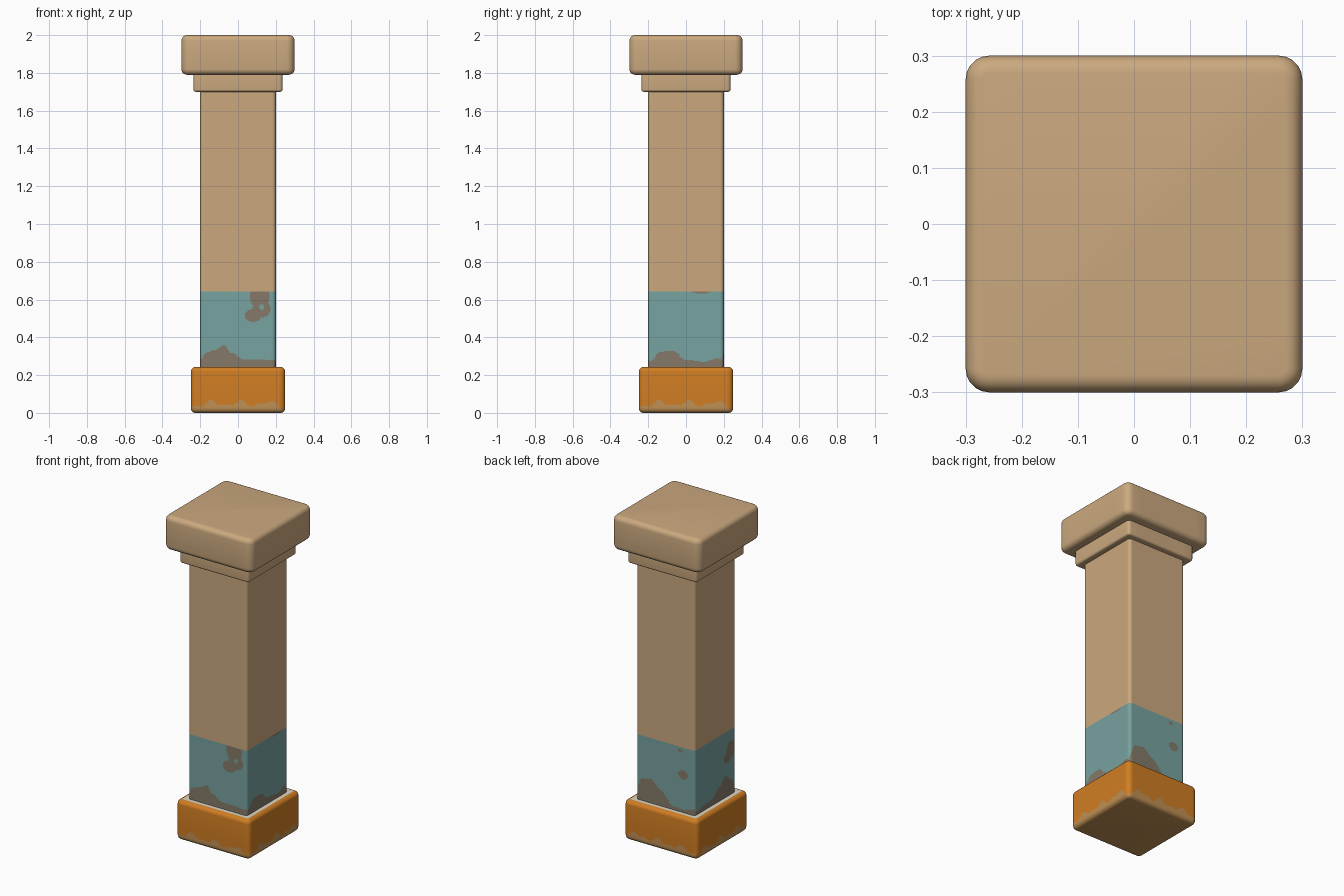
import bpy, math
from math import sin, cos, pi

if "Cube" in bpy.data.objects:
    bpy.data.objects.remove(bpy.data.objects["Cube"])


def material(name, rgb):
    # flat colour given as sRGB 0-255, stored as linear
    m = bpy.data.materials.new(name)
    lin = [((c / 255 + 0.055) / 1.055) ** 2.4 for c in rgb]
    m.diffuse_color = (*lin, 1)
    m.use_nodes = True
    m.node_tree.nodes["Principled BSDF"].inputs["Base Color"].default_value = m.diffuse_color
    return m


SAND = material("sandstone", (203, 169, 127))
TEAL = material("teal paint", (119, 163, 160))
BARE = material("exposed stone", (133, 122, 106))
ORANGE = material("orange paint", (208, 125, 34))
WORN = material("worn orange", (192, 144, 84))
PALE = material("pale rim", (222, 214, 196))


def ring(h, r, n, z):
    # rounded square outline, counter-clockwise from the front face
    pts = []
    for k in range(4):
        a = k * pi / 2
        side = [(-(h - r) + 2 * (h - r) * i / n, -h) for i in range(n)]
        arc = [(h - r + r * sin(t), -(h - r) - r * cos(t))
               for t in (pi / 2 * j / 5 for j in range(5))]
        for x, y in side + arc:
            pts.append((x * cos(a) - y * sin(a), x * sin(a) + y * cos(a), z))
    return pts


def rounded_profile(h, z0, z1, rv, zs=()):
    # half-width and height pairs for a block with rounded rims
    arc = [pi / 2 * j / 5 for j in range(6)]
    low = [(h - rv + rv * sin(t), z0 + rv - rv * cos(t)) for t in arc]
    high = [(h - rv + rv * cos(t), z1 - rv + rv * sin(t)) for t in arc]
    return low + list(zs) + high


def loft(name, profile, r, n, mats, rule=None):
    top_h = max(h for h, z in profile)
    verts, faces = [], []
    for h, z in profile:
        verts += ring(h, max(0.004, r - (top_h - h)), n, z)
    m = 4 * (n + 5)
    for k in range(len(profile) - 1):
        for i in range(m):
            j = (i + 1) % m
            faces.append((k * m + i, k * m + j, (k + 1) * m + j, (k + 1) * m + i))
    last = (len(profile) - 1) * m
    faces.append(tuple(reversed(range(m))))
    faces.append(tuple(range(last, last + m)))
    me = bpy.data.meshes.new(name)
    me.from_pydata(verts, [], faces)
    ob = bpy.data.objects.new(name, me)
    bpy.context.collection.objects.link(ob)
    for mat in mats:
        me.materials.append(mat)
    if rule:
        for p in me.polygons:
            p.material_index = rule(p.center)
    bpy.ops.object.select_all(action='DESELECT')
    ob.select_set(True)
    bpy.context.view_layer.objects.active = ob
    bpy.ops.object.shade_smooth_by_angle(angle=math.radians(40))
    return ob


def side_of(c):
    if abs(c.y) >= abs(c.x):
        return ("front" if c.y < 0 else "back"), c.x
    return ("right" if c.x > 0 else "left"), c.y


def wave(table, u):
    # smooth interpolation through (position, height) points
    if u <= table[0][0]:
        return table[0][1]
    for (a, p), (b, q) in zip(table, table[1:]):
        if u <= b:
            t = (u - a) / (b - a)
            return p + (q - p) * t * t * (3 - 2 * t)
    return table[-1][1]


# upper edge of the chipped paint on each side
CHIPS = {
    "front": [(-.2, .28), (-.17, .32), (-.12, .335), (-.07, .36), (-.04, .32), (.03, .285), (.2, .28)],
    "right": [(-.2, .265), (-.13, .325), (-.07, .33), (0, .28), (.1, .27), (.17, .29), (.2, .28)],
    "back": [(-.2, .28), (-.12, .26), (-.05, .265), (.03, .34), (.1, .39), (.16, .38), (.2, .3)],
    "left": [(-.2, .28), (-.15, .34), (-.1, .375), (-.04, .33), (.04, .28), (.2, .265)],
}
# chipped spots: u, z, half-width, half-height
SPOTS = {
    "front": [(.115, .62, .052, .07), (.125, .55, .047, .045), (.08, .515, .043, .035)],
    "right": [(.08, .645, .055, .012)],
    "back": [(-.12, .475, .033, .028), (-.1, .62, .014, .01)],
    "left": [(-.15, .52, .04, .055), (-.12, .48, .035, .03)],
}


def inside(spot, u, z):
    a, b, w, h = spot
    return ((u - a) / w) ** 2 + ((z - b) / h) ** 2 < 1


def shaft_rule(c):
    if c.z > 0.643:
        return 0
    side, u = side_of(c)
    if side == "front" and inside((.125, .56, .013, .016), u, c.z):
        return 1
    if c.z < wave(CHIPS[side], u) or any(inside(s, u, c.z) for s in SPOTS[side]):
        return 2
    return 1


def base_rule(c):
    half = max(abs(c.x), abs(c.y))
    if c.z > 0.235 and half < 0.224:
        return 2
    side, u = side_of(c)
    edge = 0.05 + 0.012 * sin(u * 42 + 1) + 0.008 * sin(u * 75) - 0.3 * max(0, abs(u) - .19)
    return 1 if c.z < edge else 0


# shaft with the painted lower band
steps = [(0.2, 0.2 + 0.443 * i / 90) for i in range(91)]
loft("shaft", steps + [(0.2, 1.0), (0.2, 1.4), (0.2, 1.72)], 0.018, 76,
     [SAND, TEAL, BARE], shaft_rule)

# base block with worn foot and pale rim round the shaft
fine = [(0.25, 0.03 + 0.06 * i / 16) for i in range(1, 17)]
base = rounded_profile(0.25, 0.0, 0.243, 0.025, fine) + [(0.223, 0.243), (0.198, 0.243)]
loft("base", base, 0.03, 76, [ORANGE, WORN, PALE], base_rule)

# collar and cap
loft("collar", rounded_profile(0.236, 1.7, 1.81, 0.012), 0.018, 8, [SAND])
loft("cap", rounded_profile(0.3, 1.79, 2.0, 0.03), 0.042, 8, [SAND])
